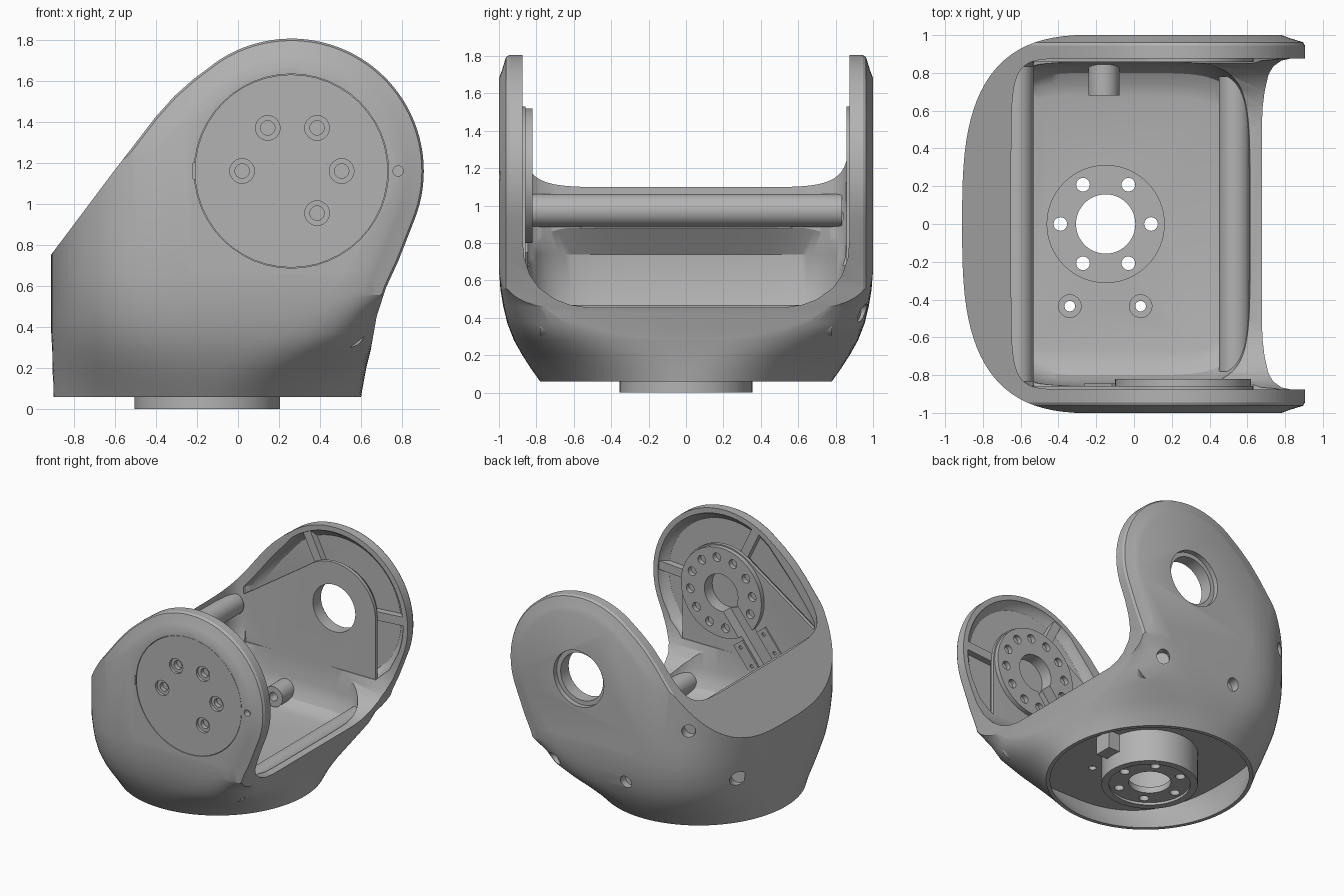
import bpy, bmesh
from math import cos, sin, pi, radians, copysign
from mathutils import Vector

old = bpy.data.objects.get("Cube")
if old:
    bpy.data.objects.remove(old, do_unlink=True)

grey = bpy.data.materials.new("satin_grey")
grey.use_nodes = True
COLOR = (0.45, 0.45, 0.45, 1)
grey.diffuse_color = COLOR
grey.node_tree.nodes["Principled BSDF"].inputs["Base Color"].default_value = COLOR

PX, PZ = 0.26, 1.16      # pivot centre of the cheeks
BX = -0.15               # centre of the round base


def skin(name, rings):
    """Closed solid through a list of equal-length rings."""
    bm = bmesh.new()
    loops = [[bm.verts.new(p) for p in ring] for ring in rings]
    n = len(loops[0])
    for a, b in zip(loops, loops[1:]):
        for i in range(n):
            j = (i + 1) % n
            bm.faces.new((a[i], a[j], b[j], b[i]))
    bm.faces.new(loops[0][::-1])
    bm.faces.new(loops[-1])
    bmesh.ops.recalc_face_normals(bm, faces=bm.faces)
    mesh = bpy.data.meshes.new(name)
    bm.to_mesh(mesh)
    bm.free()
    mesh.materials.append(grey)
    ob = bpy.data.objects.new(name, mesh)
    bpy.context.collection.objects.link(ob)
    return ob


def plan(z, left, right, b, nl, nr, inset=0, count=96):
    """Horizontal superellipse ring reaching x = left and x = right."""
    ring = []
    for i in range(count):
        t = 2 * pi * (i + 0.5) / count
        c, s = cos(t), sin(t)
        a, n = (right - BX, nr) if c > 0 else (BX - left, nl)
        ring.append((BX + (a - inset) * copysign(abs(c) ** (2 / n), c),
                     (b - inset) * copysign(abs(s) ** (2 / n), s), z))
    return ring


def prism(name, pts, layers):
    """Side profile in x, z carried along y; layers are (y, scale about the pivot)."""
    return skin(name, [[(PX + (x - PX) * k, y, PZ + (z - PZ) * k) for x, z in pts]
                       for y, k in layers])


def rod(name, p, q, r, sides=40):
    p, q = Vector(p), Vector(q)
    d = (q - p).normalized()
    u = d.orthogonal().normalized()
    v = d.cross(u)
    turns = [2 * pi * i / sides for i in range(sides)]
    return skin(name, [[c + (u * cos(t) + v * sin(t)) * r for t in turns]
                       for c in (p, q)])


def arc(r, a, b, steps=40):
    return [(PX + r * cos(radians(a + (b - a) * i / steps)),
             PZ + r * sin(radians(a + (b - a) * i / steps))) for i in range(steps + 1)]


def bar(angle, r0, r1, off, half):
    """Rectangle in x, z lying along a ray from the pivot."""
    d = Vector((cos(radians(angle)), sin(radians(angle))))
    e = Vector((-d.y, d.x))
    o = Vector((PX, PZ)) + e * off
    return [tuple(o + d * r + e * s) for r, s in
            ((r0, -half), (r1, -half), (r1, half), (r0, half))]


def combine(ob, tool, mode='DIFFERENCE'):
    m = ob.modifiers.new(mode.lower(), 'BOOLEAN')
    m.operation, m.solver, m.object = mode, 'EXACT', tool
    bpy.context.view_layer.objects.active = ob
    bpy.ops.object.modifier_apply(modifier=m.name)
    bpy.data.objects.remove(tool, do_unlink=True)


# Outer shell: round base swelling into a wide body, trimmed by the side profile
BODY = ((0.06, -0.90, 0.60, 0.78, 2.0, 2.0), (0.13, -0.90, 0.612, 0.83, 2.1, 2.25),
        (0.20, -0.905, 0.625, 0.875, 2.25, 2.8), (0.28, -0.905, 0.645, 0.92, 2.45, 4),
        (0.37, -0.91, 0.668, 0.955, 2.65, 6.5), (0.46, -0.91, 0.69, 0.977, 2.8, 8.5),
        (0.55, -0.91, 0.80, 0.992, 2.9, 10), (0.65, -0.91, 1.0, 1.0, 3, 12),
        (0.8, -0.91, 1.3, 1.003, 3, 14), (2.0, -0.91, 1.3, 1.003, 3, 14))
shell = skin("yoke_shell", [plan(*r) for r in BODY])
side = arc(0.645, -22, 124) + [(-0.22, 1.605), (-0.31, 1.525), (-0.4, 1.425),
                               (-0.6, 1.165), (-0.912, 0.75), (-0.912, 0), (0.6, 0),
                               (0.61, 0.06), (0.645, 0.28), (0.675, 0.45),
                               (0.72, 0.59), (0.78, 0.72)]
half = ((1.0, 0.81), (0.985, 0.87), (0.968, 0.955), (0.962, 0.985), (0.945, 1.0))
trim = prism("trim", side, [(-y, k) for y, k in half] + list(half[::-1]))
combine(shell, trim, 'INTERSECT')

# Opening between the cheeks, then the tub below its rim
opening = skin("opening", [plan(z, -0.65, 2.2, b, 8, 24) for z, b in (
    (0.455, 0.52), (0.47, 0.62), (0.50, 0.70), (0.56, 0.785), (0.63, 0.835),
    (0.72, 0.865), (0.83, 0.875), (2.5, 0.875))])
combine(shell, opening)
tub = skin("tub", [plan(*r) for r in (
    (0.31, -0.62, 0.53, 0.68, 6, 6), (0.325, -0.67, 0.56, 0.74, 6, 6),
    (0.36, -0.70, 0.585, 0.80, 4.5, 6), (0.42, -0.73, 0.61, 0.83, 4.5, 6),
    (0.50, -0.77, 0.62, 0.85, 4.5, 6), (0.74, -0.77, 0.62, 0.86, 4.5, 7),
    (0.88, -0.66, 0.62, 0.86, 6, 7))])
combine(shell, tub)

# Hollow under the floor, following the flare of the body
combine(shell, skin("hollow", [plan(-0.1, *BODY[0][1:], 0.03)]
                    + [plan(*r, inset) for r, inset in zip(BODY, (0.03, 0.035, 0.045))]
                    + [plan(0.265, *BODY[3][1:], 0.065)]))

# Shallow pocket inside each cheek, with raised panel and ribs
pocket = arc(0.585, -22, 130) + [(-0.3, 1.4), (-0.52, 1.12), (-0.5, 0.7),
                                 (0.62, 0.7), (0.73, 0.8)]
panel = arc(0.37, 0, 130) + [(-0.59, 1.03), (-0.59, 0.5), (0.63, 0.5)]
for s, label in ((-1, "front"), (1, "back")):
    combine(shell, prism("pocket", pocket, ((s * 0.8, 1.06), (s * 0.88, 1.03),
                                            (s * 0.915, 0.98), (s * 0.935, 0.93))))
    combine(shell, prism("panel", panel, ((s * 0.857, 1), (s * 0.885, 1),
                                          (s * 0.945, 0.88))), 'UNION')
    for i, angle in enumerate((4, 116)):
        prism(f"{label}_cheek_rib_{i + 1}", bar(angle, 0.34, 0.6, 0, 0.035),
              ((s * 0.882, 1), (s * 0.95, 1)))

# Stepped bearing hole through the back cheek
combine(shell, rod("bore", (PX, 0.7, PZ), (PX, 1.2, PZ), 0.19))
combine(shell, rod("bore_step", (PX, 0.96, PZ), (PX, 1.2, PZ), 0.225))

# Access holes around the shell, listed as mouth, inner end and radius
for mouth, inner, r in (((0.57, 1.05, 0.42), (0.49, 0.91, 0.43), 0.05),
                        ((-0.14, 1.05, 0.42), (-0.14, 0.89, 0.42), 0.05),
                        ((-0.70, 1.02, 0.94), (-0.62, 0.82, 0.94), 0.05),
                        ((-1.0, 0.85, 0.48), (-0.83, 0.51, 0.48), 0.055),
                        ((0.78, -1.1, PZ), (0.78, -0.95, PZ), 0.025)):
    combine(shell, rod("access", mouth, inner, r, sides=24))

# Floor: bore over the hub cup and two countersunk holes
combine(shell, rod("hub_bore", (BX, 0, 0.2), (BX, 0, 0.5), 0.31, sides=64))
for x in (-0.34, 0.035):
    combine(shell, rod("floor_hole", (x, -0.435, 0.2), (x, -0.435, 0.4), 0.028, sides=24))
    combine(shell, rod("floor_sink", (x, -0.435, 0.295), (x, -0.435, 0.4), 0.06, sides=24))

# Seat for the front cover disc, a thin groove with a key notch
combine(shell, rod("cover_seat", (PX, -1.1, PZ), (PX, -0.965, PZ), 0.473, sides=48))
combine(shell, prism("notch", bar(180, 0.4, 0.48, 0, 0.04), ((-1.1, 1), (-0.97, 1))))
cover = rod("front_cover_disc", (PX, -0.998, PZ), (PX, -0.955, PZ), 0.47, sides=48)
for x, z in ((0.145, 1.37), (0.385, 1.37), (0.02, PZ), (0.505, PZ), (0.385, 0.955)):
    for target in (cover, shell):
        combine(target, rod("bolt", (x, -1.1, z), (x, -0.94, z), 0.035, sides=24))
    combine(cover, rod("bolt_sink", (x, -1.1, z), (x, -0.975, z), 0.06, sides=24))

# Mounting ring inside the front cheek with bolt circle and diagonal cable slot
ring = rod("mounting_ring", (PX, -0.87, PZ), (PX, -0.82, PZ), 0.36, sides=64)
SLOT = 232
for i in range(11):
    a = radians(SLOT + 30 * (i + 1))
    x, z = PX + 0.28 * cos(a), PZ + 0.28 * sin(a)
    combine(ring, rod("ring_hole", (x, -0.9, z), (x, -0.8, z), 0.035, sides=20))
for target in (ring, shell):
    combine(target, rod("ring_bore", (PX, -0.92, PZ), (PX, -0.7, PZ), 0.15))
    combine(target, prism("slot", bar(SLOT, 0, 0.62, 0, 0.075), ((-0.91, 1), (-0.7, 1))))
for i, off in enumerate((-0.13, 0.13)):
    clip = prism(f"cable_clip_{i + 1}", bar(SLOT, 0.38, 0.62, off, 0.05),
                 ((-0.87, 1), (-0.845, 1)))
    for r in (0.42, 0.58):
        x, z = bar(SLOT, r, r, off, 0)[0]
        combine(clip, rod("clip_hole", (x, -0.9, z), (x, -0.8, z), 0.014, sides=16))

# Hub cup hanging below the floor
hub = rod("base_hub", (BX, 0, 0), (BX, 0, 0.29), 0.355, sides=64)
combine(hub, rod("cup", (BX, 0, 0.07), (BX, 0, 0.5), 0.31, sides=64))
combine(hub, rod("cup_recess", (BX, 0, -0.1), (BX, 0, 0.02), 0.3, sides=64))
combine(hub, rod("cup_bore", (BX, 0, -0.1), (BX, 0, 0.3), 0.157, sides=48))
for i in range(6):
    x, y = BX + 0.24 * cos(i * pi / 3), 0.24 * sin(i * pi / 3)
    combine(hub, rod("hub_hole", (x, y, -0.1), (x, y, 0.3), 0.036, sides=24))
prism("hub_key", [(0.18, 0.12), (0.3, 0.12), (0.3, 0.27), (0.18, 0.27)],
      ((-0.07, 1), (0.07, 1)))

# Cross tubes along the rear wall and the front rim, and a stub on the back cheek
rod("rear_cross_tube", (-0.62, -0.835, 0.975), (-0.62, 0.835, 0.975), 0.088)
rod("rim_cross_tube", (0.535, -0.78, 0.385), (0.535, 0.78, 0.385), 0.085)
stub = rod("cable_stub", (-0.16, 0.68, 0.4), (-0.16, 0.9, 0.4), 0.082)
combine(stub, rod("stub_hole", (-0.16, 0.6, 0.4), (-0.16, 0.76, 0.4), 0.035, sides=20))

# Smooth shading with sharp edges kept
bpy.ops.object.select_all(action='DESELECT')
for ob in bpy.context.scene.objects:
    if ob.type == 'MESH' and grey.name in ob.data.materials:
        ob.select_set(True)
        bpy.context.view_layer.objects.active = ob
bpy.ops.object.shade_smooth_by_angle(angle=radians(28))
